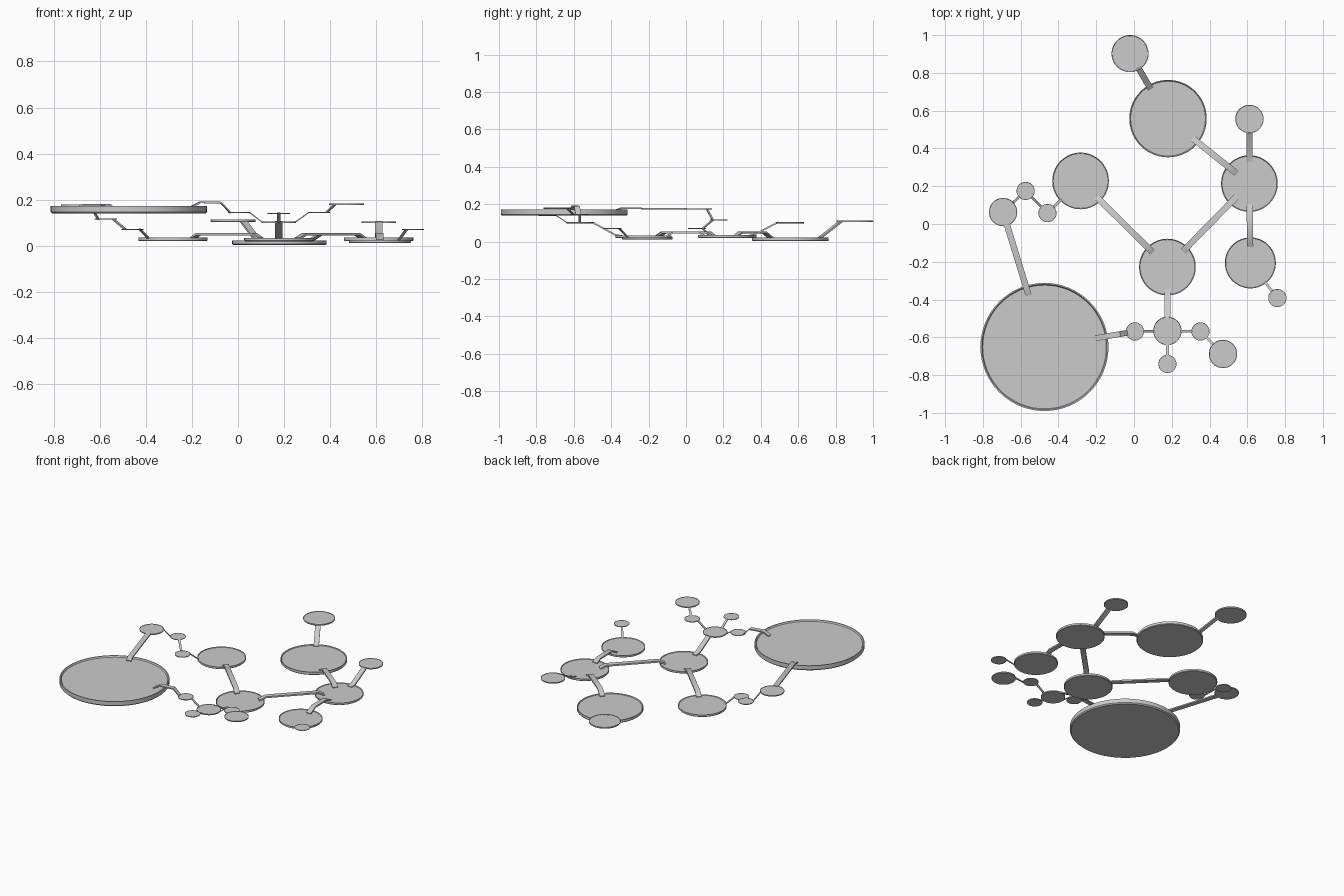
import bpy, bmesh, math
from mathutils import Vector

if "Cube" in bpy.data.objects:
    bpy.data.objects.remove(bpy.data.objects["Cube"])

# Pads: name -> (x, y, bottom z, radius); thickness is a tenth of the radius
PADS = {
    "large_pad": (-0.474, -0.651, 0.139, 0.339),
    "west_pad": (-0.283, 0.228, 0.020, 0.150),
    "centre_pad": (0.177, -0.228, 0.019, 0.150),
    "east_pad": (0.611, 0.214, 0.020, 0.150),
    "north_pad": (0.180, 0.558, 0.003, 0.205),
    "far_pad": (-0.021, 0.902, 0.104, 0.098),
    "back_pad": (0.611, 0.556, 0.098, 0.075),
    "southeast_pad": (0.616, -0.206, 0.012, 0.135),
    "corner_pad": (0.759, -0.392, 0.068, 0.048),
    "front_pad": (0.177, -0.566, 0.098, 0.075),
    "front_left_step": (0.005, -0.569, 0.142, 0.048),
    "front_step": (0.177, -0.741, 0.138, 0.048),
    "front_right_step": (0.352, -0.569, 0.142, 0.048),
    "high_pad": (0.471, -0.688, 0.176, 0.075),
    "northwest_pad": (-0.693, 0.063, 0.171, 0.075),
    "upper_step": (-0.574, 0.175, 0.113, 0.048),
    "lower_step": (-0.458, 0.058, 0.069, 0.048),
}


def finish(name, bm, loc=(0, 0, 0)):
    bmesh.ops.recalc_face_normals(bm, faces=bm.faces)
    me = bpy.data.meshes.new(name)
    bm.to_mesh(me)
    bm.free()
    ob = bpy.data.objects.new(name, me)
    ob.location = loc
    bpy.context.collection.objects.link(ob)
    bpy.context.view_layer.objects.active = ob
    ob.select_set(True)
    bpy.ops.object.shade_smooth_by_angle(angle=math.radians(30))
    ob.select_set(False)


def pad(name, x, y, z, r, n=64):
    # shallow tray: chamfered base, upright wall, thin lip, sunken floor
    t = r * 0.1
    prof = [(r * 0.98, 0), (r, t * 0.2), (r, t), (r * 0.98, t), (r * 0.965, t * 0.75)]
    bm = bmesh.new()
    rings = [[bm.verts.new((a * math.cos(k * math.tau / n), a * math.sin(k * math.tau / n), h))
              for k in range(n)] for a, h in prof]
    for lo, hi in zip(rings, rings[1:]):
        for k in range(n):
            j = (k + 1) % n
            bm.faces.new((lo[k], lo[j], hi[j], hi[k]))
    bm.faces.new(rings[0])
    bm.faces.new(rings[-1])
    finish(name, bm, (x, y, z))


def strip(name, pts, w, t):
    # flat bar following a path that lies in one upright plane
    pts = [Vector(p) for p in pts]
    d = pts[-1] - pts[0]
    side = Vector((-d.y, d.x, 0)).normalized() * w / 2
    up = Vector((0, 0, t / 2))
    bm = bmesh.new()
    rows = [[bm.verts.new(p + s * side + u * up)
             for s, u in ((-1, -1), (1, -1), (1, 1), (-1, 1))] for p in pts]
    for a, b in zip(rows, rows[1:]):
        for k in range(4):
            j = (k + 1) % 4
            bm.faces.new((a[k], a[j], b[j], b[k]))
    bm.faces.new(rows[0])
    bm.faces.new(rows[-1])
    finish(name, bm)


def link(name, a, b, stops, w=0.033, t=0.010):
    # stops: (measured from pad 0 = a or 1 = b, distance from its centre, z)
    A, B = (Vector(PADS[p][:2]) for p in (a, b))
    d = (B - A).normalized()
    pts = []
    for end, dist, z in stops:
        p = B - d * dist if end else A + d * dist
        pts.append((p.x, p.y, z))
    strip(name, pts, w, t)


for name, dims in PADS.items():
    pad(name, *dims)

# Raised bridges between the low pads
H = 0.050
link("west_bridge", "west_pad", "centre_pad",
     [(0, .120, .031), (0, .155, H), (1, .150, H), (1, .110, .031)])
link("east_bridge", "centre_pad", "east_pad",
     [(0, .115, .031), (0, .160, H), (1, .130, H), (1, .092, .031)])
link("north_bridge", "east_pad", "north_pad",
     [(0, .085, .031), (0, .125, H), (1, .225, H), (1, .165, .019)])
link("southeast_bridge", "east_pad", "southeast_pad",
     [(0, .110, .031), (0, .150, H), (1, .140, H), (1, .085, .022)])

# Ramps climbing to the higher pads
link("far_ramp", "north_pad", "far_pad", [(0, .180, .019), (1, .085, .109)])
link("back_ramp", "east_pad", "back_pad", [(0, .115, .030), (0, .150, .036), (1, .068, .102)])
link("front_ramp", "centre_pad", "front_pad", [(0, .115, .030), (0, .150, .036), (1, .068, .102)])

# Bridges leaving the large pad
link("large_pad_side_bridge", "large_pad", "front_left_step",
     [(0, .270, .166), (0, .315, .189), (1, .080, .187), (1, .040, .145)], w=.03, t=.008)
link("large_pad_back_bridge", "large_pad", "northwest_pad",
     [(0, .285, .166), (0, .320, .178), (1, .068, .176)], w=.033, t=.008)

# Thin rods joining the small steps, rim to rim
for a, b in (("front_pad", "front_left_step"), ("front_pad", "front_step"),
             ("front_pad", "front_right_step"), ("front_right_step", "high_pad"),
             ("northwest_pad", "upper_step"), ("upper_step", "lower_step"),
             ("lower_step", "west_pad"), ("southeast_pad", "corner_pad")):
    za, ra = PADS[a][2:]
    zb, rb = PADS[b][2:]
    link(a + "_rod", a, b, [(0, ra * .94, za + ra * .05), (1, rb * .94, zb + rb * .05)],
         w=.014, t=.006)
